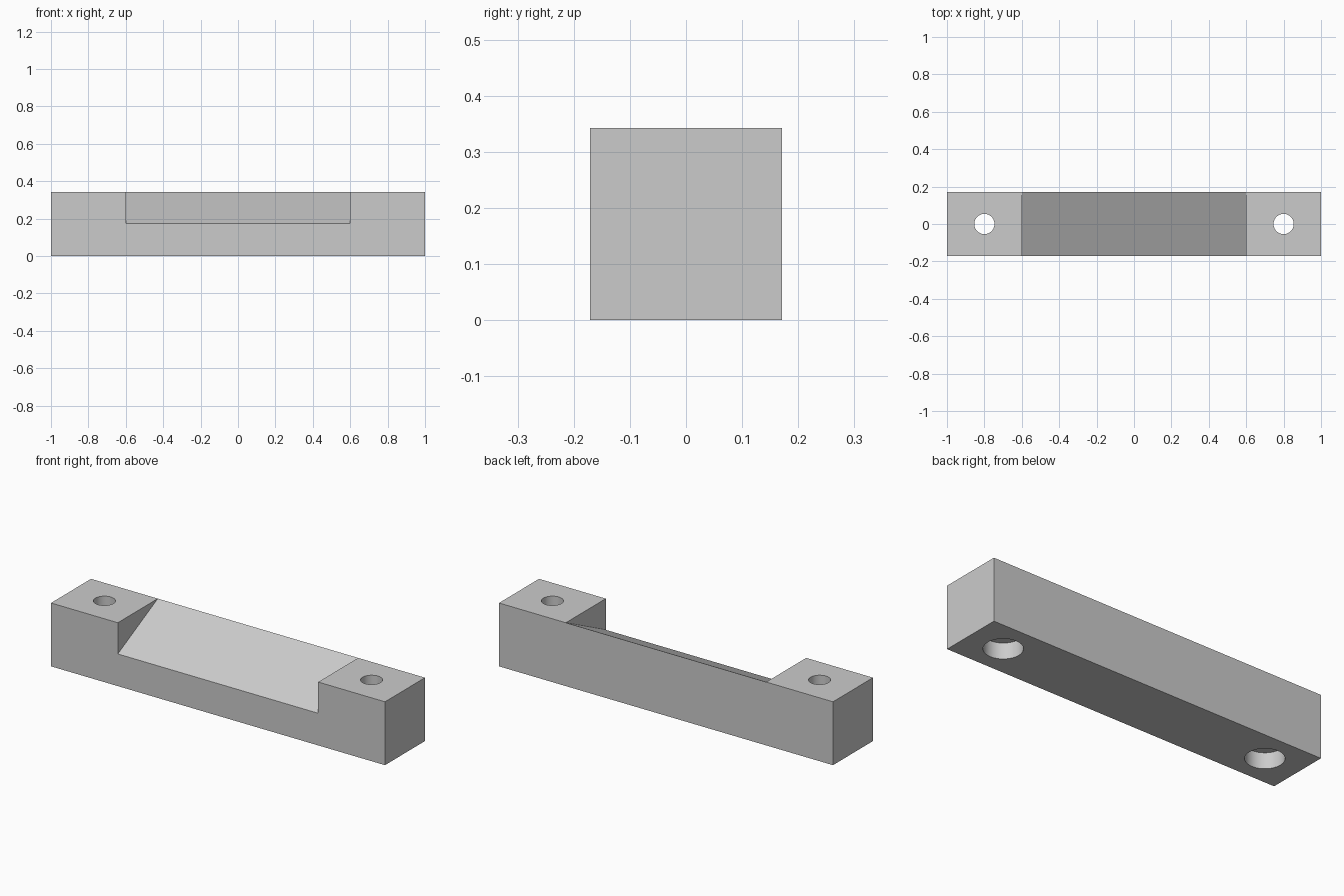
import bpy
import bmesh
import math

cube = bpy.data.objects.get("Cube")
if cube:
    bpy.data.objects.remove(cube, do_unlink=True)

HALF, DEPTH, HEIGHT = 1.0, 0.342, 0.343      # bar half length, depth, height
NOTCH_X, NOTCH_Z = 0.6, 0.174                # sloped recess
HOLE_X, HOLE_R = 0.8, 0.054                  # screw holes
BORE_R, BORE_DEPTH = 0.095, 0.086            # wider pockets underneath

grey = bpy.data.materials.new("plain grey")
grey.use_nodes = True
colour = (0.6, 0.6, 0.6, 1)
grey.diffuse_color = colour
grey.node_tree.nodes["Principled BSDF"].inputs["Base Color"].default_value = colour

# Bar: notched front outline extruded back, recess floor rising to the back edge
outline = [(-HALF, 0), (HALF, 0), (HALF, HEIGHT), (NOTCH_X, HEIGHT), (NOTCH_X, NOTCH_Z),
           (-NOTCH_X, NOTCH_Z), (-NOTCH_X, HEIGHT), (-HALF, HEIGHT)]
bm = bmesh.new()
front = bm.faces.new([bm.verts.new((x, -DEPTH / 2, z)) for x, z in outline])
extruded = bmesh.ops.extrude_face_region(bm, geom=[front], use_keep_orig=True)["geom"]
for v in [g for g in extruded if isinstance(g, bmesh.types.BMVert)]:
    v.co.y = DEPTH / 2
    if abs(v.co.z - NOTCH_Z) < 0.001:
        v.co.z = HEIGHT
bmesh.ops.remove_doubles(bm, verts=bm.verts[:], dist=0.0001)
bmesh.ops.recalc_face_normals(bm, faces=bm.faces[:])
mesh = bpy.data.meshes.new("mounting_bar")
bm.to_mesh(mesh)
bm.free()
bar = bpy.data.objects.new("mounting_bar", mesh)
bpy.context.collection.objects.link(bar)
mesh.materials.append(grey)


def drill(x, radius, bottom, top):
    """Cut a vertical round hole into the bar."""
    bpy.ops.mesh.primitive_cylinder_add(vertices=48, radius=radius, depth=top - bottom,
                                        location=(x, 0, (top + bottom) / 2))
    cutter = bpy.context.object
    cutter.name = "hole_cutter"
    cutter.hide_render = True
    cutter.data.materials.append(grey)
    mod = bar.modifiers.new("hole", 'BOOLEAN')
    mod.operation = 'DIFFERENCE'
    mod.solver = 'EXACT'
    mod.object = cutter
    bpy.ops.object.select_all(action='DESELECT')
    bar.select_set(True)
    bpy.context.view_layer.objects.active = bar
    bpy.ops.object.modifier_apply(modifier=mod.name)
    bpy.data.objects.remove(cutter, do_unlink=True)


# Screw holes with counterbored pockets at the bottom
for side in (-1, 1):
    drill(side * HOLE_X, HOLE_R, -0.1, HEIGHT + 0.1)
    drill(side * HOLE_X, BORE_R, -0.1, BORE_DEPTH)

bpy.ops.object.shade_smooth_by_angle(angle=math.radians(30))
